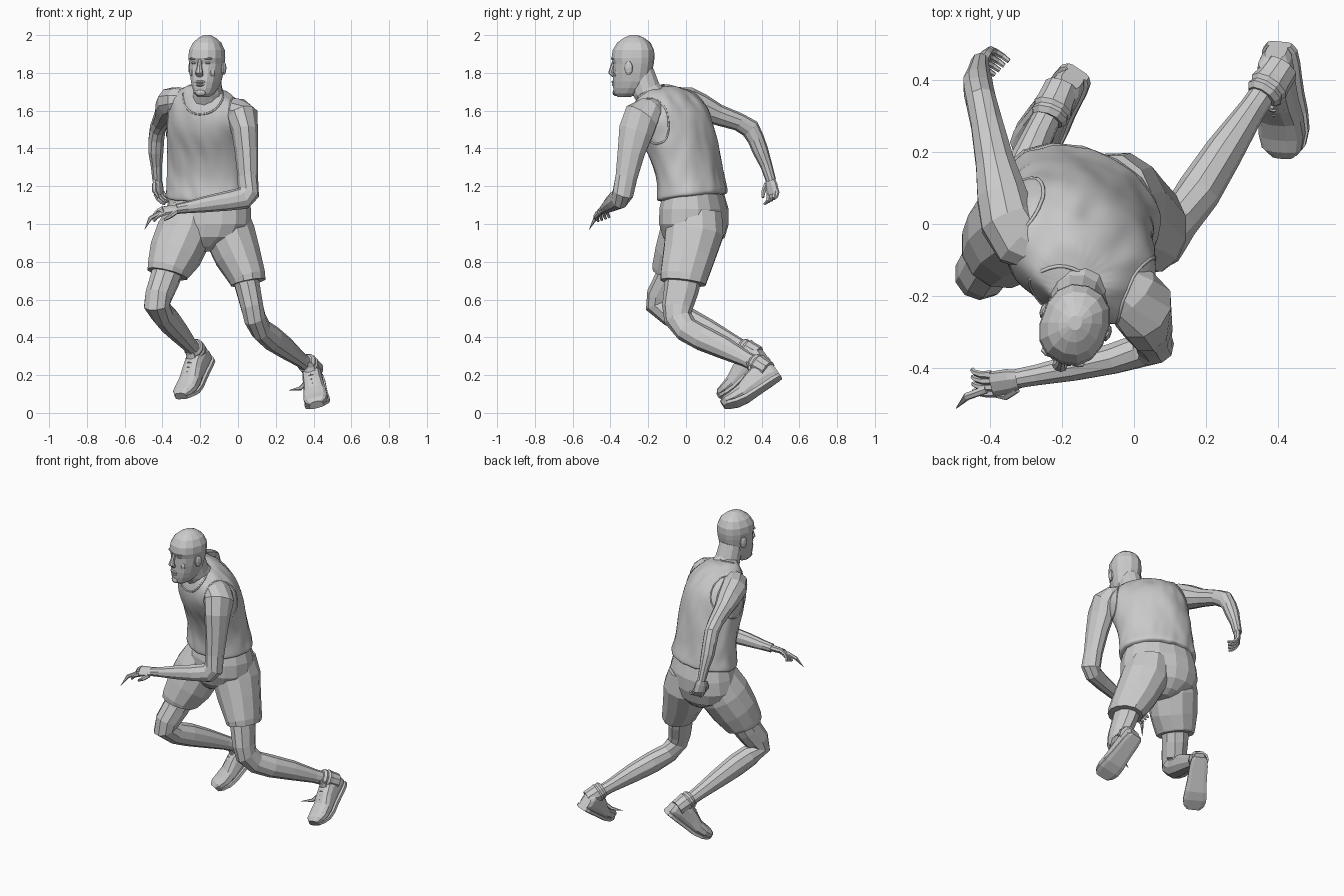
import bpy, bmesh, math
from mathutils import Vector as V, Matrix, noise

I4 = Matrix.Identity(4)


def loft(name, rings, smooth=False):
    bm = bmesh.new()
    rows = [[bm.verts.new(p) for p in r] for r in rings]
    n = len(rows[0])
    for a, b in zip(rows, rows[1:]):
        for i in range(n):
            j = (i + 1) % n
            bm.faces.new((a[i], a[j], b[j], b[i]))
    bm.faces.new(rows[0][::-1])
    bm.faces.new(rows[-1])
    bmesh.ops.recalc_face_normals(bm, faces=bm.faces[:])
    me = bpy.data.meshes.new(name)
    bm.to_mesh(me)
    bm.free()
    for f in me.polygons:
        f.use_smooth = smooth
    ob = bpy.data.objects.new(name, me)
    bpy.context.collection.objects.link(ob)
    return ob


def ring(c, u, v, w, d, n, p=1.0):
    out = []
    for i in range(n):
        a = math.tau * (i + 0.5) / n
        ca, sa = math.cos(a), math.sin(a)
        out.append(V(c) + u * w * math.copysign(abs(ca) ** p, ca)
                   + v * d * math.copysign(abs(sa) ** p, sa))
    return out


def tube(name, pts, ref=(1, 0, 0), n=10, M=I4):
    """pts: (x, y, z, half width along ref, half depth)"""
    P = [V(p[:3]) for p in pts]
    rings = []
    for i, p in enumerate(pts):
        t = V()
        if i:
            t += (P[i] - P[i - 1]).normalized()
        if i < len(P) - 1:
            t += (P[i + 1] - P[i]).normalized()
        t.normalize()
        u = V(ref) - t * t.dot(V(ref))
        u.normalize()
        rings.append([M @ q for q in ring(P[i], u, t.cross(u), p[3], p[4], n)])
    return loft(name, rings)


def ball(name, loc, scale, M):
    tx, ty, tz = loc
    rows = [(-.9, .4), (-.5, .86), (0, 1), (.5, .86), (.9, .4)]
    return loft(name, [[M @ q for q in ring((tx, ty, tz + h * scale[2]), V((1, 0, 0)), V((0, 1, 0)),
                                            scale[0] * r, scale[1] * r, 8)] for h, r in rows])


# Shirt: twisted, leaning torso with a hem that rises at the back
torso = [(-.155, .033, 1.135, .222, .163, 22, 0, .13), (-.155, .034, 1.147, .238, .178, 22, 0, .13),
         (-.155, .032, 1.175, .235, .175, 22, 0, .1), (-.157, .024, 1.25, .223, .165, 25, 0, 0),
         (-.16, -.01, 1.38, .228, .174, 32, -.05, 0), (-.163, -.057, 1.5, .23, .188, 37, -.12, 0),
         (-.157, -.082, 1.59, .24, .172, 37, -.18, 0), (-.155, -.11, 1.655, .21, .135, 36, -.2, 0),
         (-.157, -.135, 1.7, .14, .105, 35, -.2, 0), (-.16, -.16, 1.73, .085, .075, 33, -.15, 0)]
rings = []
for x, y, z, w, d, yaw, tilt, back in torso:
    a = math.radians(yaw)
    rings.append(ring((x, y, z), V((math.cos(a), -math.sin(a), tilt)),
                      V((math.sin(a), math.cos(a), back)), w, d, 28, .95))
shirt = loft("shirt", rings, True)
shirt.modifiers.new("smooth", "SUBSURF").levels = 2
bpy.context.view_layer.objects.active = shirt
shirt.select_set(True)
bpy.ops.object.modifier_apply(modifier="smooth")
for v in shirt.data.vertices:
    v.co += v.normal * .007 * noise.noise(V((v.co.x * 16, v.co.y * 16, v.co.z * 9 + v.co.x * 8)))
shirt.data.update()


# Shirt bindings snapped to the cloth
def binding(name, c, u, v, w, d):
    cu = bpy.data.curves.new(name, "CURVE")
    cu.dimensions = "3D"
    cu.bevel_depth, cu.bevel_resolution = .005, 1
    sp = cu.splines.new("POLY")
    pts = [shirt.closest_point_on_mesh(p)[1] for p in ring(c, V(u).normalized(), V(v).normalized(), w, d, 28)]
    sp.points.add(len(pts) - 1)
    for q, p in zip(sp.points, pts):
        q.co = (*p, 1)
    sp.use_cyclic_u = True
    bpy.context.collection.objects.link(bpy.data.objects.new(name, cu))


binding("neckline", (-.18, -.205, 1.66), (.84, -.55, -.12), (.42, .62, .75), .11, .11)
binding("right_armhole", (-.32, .02, 1.59), (.5, .8, 0), (.3, 0, 1), .11, .13)
binding("left_armhole", (.02, -.18, 1.54), (.5, .8, 0), (-.3, 0, 1), .11, .13)

# Neck and head
tube("neck", [(-.155, -.16, 1.64, .1, .088), (-.158, -.21, 1.71, .076, .078), (-.163, -.24, 1.8, .07, .074)], n=12)
H = Matrix.Translation((-.165, -.28, 0)) @ Matrix.Rotation(math.radians(-20), 4, 'Z')
skull = [(1.672, -.085, -.02, .03), (1.69, -.104, .03, .05), (1.72, -.108, .065, .066), (1.755, -.11, .09, .077),
         (1.80, -.107, .1, .086), (1.85, -.104, .11, .092), (1.88, -.115, .114, .095), (1.92, -.109, .112, .092),
         (1.96, -.085, .093, .073), (1.985, -.05, .06, .045), (2.0, -.015, .025, .018)]
loft("head", [[H @ q for q in ring((0, (f + b) / 2, z), V((1, 0, 0)), V((0, 1, 0)), w, (b - f) / 2, 14, .88)]
              for z, f, b, w in skull])
tube("nose", [(0, -.1, 1.872, .011, .012), (0, -.115, 1.83, .014, .014), (0, -.122, 1.803, .022, .017),
              (0, -.106, 1.786, .019, .012)], n=8, M=H)
ball("upper_lip", (0, -.106, 1.752), (.032, .013, .009), H)
ball("lower_lip", (0, -.104, 1.737), (.027, .012, .009), H)
ball("chin", (0, -.095, 1.695), (.03, .018, .02), H)
for s, side in ((-1, "right"), (1, "left")):
    ball(side + "_eye", (s * .036, -.09, 1.853), (.017, .012, .009), H)
    ball(side + "_brow", (s * .038, -.096, 1.876), (.027, .014, .007), H)
    ball(side + "_ear", (s * .092, .008, 1.825), (.013, .024, .038), H)
    ball(side + "_cheek", (s * .044, -.067, 1.8), (.03, .024, .03), H)

# Shorts
hips = [(-.155, .04, 1.16, .21, .15), (-.155, .042, 1.08, .23, .172), (-.16, .042, 1.0, .235, .172),
        (-.168, .042, .93, .2, .155), (-.178, .04, .88, .11, .115), (-.18, .035, .855, .05, .08)]
ux, uy = V((.93, -.36, 0)), V((.36, .93, 0))
loft("shorts_waist", [ring(r[:3], ux, uy, r[3], r[4], 16, .92) for r in hips])
tube("shorts_left_leg", [(-.06, .045, 1.06, .115, .15), (-.045, .045, .95, .14, .158),
                         (0, .015, .83, .125, .142), (.05, -.012, .715, .1, .128),
                         (.055, -.015, .69, .095, .123)], n=12)
tube("shorts_right_leg", [(-.255, .055, 1.06, .12, .145), (-.285, .015, .95, .15, .158),
                          (-.333, -.028, .84, .143, .142), (-.37, -.06, .755, .116, .125),
                          (-.375, -.064, .735, .11, .116)], n=12)

# Bare legs
tube("left_leg", [(.02, .0, .8, .075, .1), (.055, -.025, .65, .067, .092), (.075, -.045, .56, .062, .082),
                  (.09, -.042, .5, .06, .075), (.122, .005, .44, .056, .068), (.18, .09, .395, .062, .068),
                  (.25, .2, .345, .054, .06), (.33, .32, .283, .038, .042), (.378, .39, .245, .036, .04)])
tube("right_leg", [(-.345, -.03, .83, .09, .09), (-.39, -.085, .7, .08, .085), (-.42, -.13, .62, .074, .08),
                   (-.43, -.142, .57, .071, .074), (-.4, -.08, .525, .063, .068), (-.365, .01, .487, .064, .07),
                   (-.32, .12, .435, .056, .06), (-.265, .25, .37, .042, .044), (-.225, .33, .325, .038, .04)])


# Shoes: upper, sole, tongue and bunched sock
def shoe(side, heel, toe, ankle, knee):
    heel, ankle, knee = V(heel), V(ankle), V(knee)
    f = (V(toe) - heel).normalized()
    up = ankle - heel
    up = (up - f * up.dot(f)).normalized()
    r = f.cross(up)
    shape = [(-.008, .03, .08), (.01, .044, .11), (.05, .05, .13), (.1, .052, .13), (.15, .055, .115),
             (.21, .062, .09), (.265, .066, .072), (.305, .058, .056), (.332, .034, .036)]
    top, sole = [], []
    for s, w, h in shape:
        base = heel + f * s + up * max(0, s - .24) * .4
        top.append(ring(base + up * (h / 2 + .006), r, up, w, h / 2, 12, .75))
        sole.append(ring(base + up * .012, r, up, w + .006, .014, 8, .5))
    loft(side + "_shoe", top)
    loft(side + "_sole", sole)
    leg = (knee - ankle).normalized()
    a = ankle - leg * .03
    tube(side + "_sock", [(*(a + leg * k), w, w) for k, w in
                          ((-.03, .05), (.02, .053), (.04, .057), (.052, .05), (.065, .054), (.08, .043))])
    b = heel + f * .12 + up * .1
    tube(side + "_tongue", [(*b, .03, .015), (*(b + up * .045 - f * .02), .028, .012),
                            (*(b + up * .075 - f * .02), .018, .006)], r, 8)
    for k in range(4):
        c = heel + f * (.14 + k * .024) + up * (.125 - k * .012)
        tube(side + "_lace_%d" % k, [(*(c - r * .03 - up * .012), .005, .005), (*c, .005, .005),
                                     (*(c + r * .03 - up * .012), .005, .005)], f, 5)
    return b


b = shoe("left", (.408, .5, .182), (.43, .22, -.005), (.38, .39, .25), (.09, -.04, .5))
tube("left_loose_lace", [(*b, .014, .01), (.33, .3, .13, .012, .008), (.27, .27, .12, .001, .001)], (0, 0, 1), 5)
shoe("right", (-.155, .425, .275), (-.275, .225, .055), (-.222, .33, .33), (-.425, -.135, .57))

# Arms, starting well inside the shirt so the shoulders join
tube("left_arm", [(-.06, -.15, 1.61, .06, .06), (-.005, -.195, 1.595, .085, .075), (.025, -.235, 1.565, .1, .085),
                  (.036, -.265, 1.49, .096, .07), (.045, -.29, 1.38, .076, .062), (.052, -.315, 1.25, .061, .054),
                  (.055, -.333, 1.165, .058, .06), (.025, -.35, 1.135, .048, .06), (-.06, -.375, 1.122, .044, .052),
                  (-.17, -.4, 1.105, .038, .043), (-.27, -.42, 1.088, .03, .031), (-.325, -.43, 1.08, .028, .027)],
     (0, 1, 0))
tube("right_arm", [(-.26, -.08, 1.655, .06, .06), (-.315, -.045, 1.65, .085, .075), (-.352, .01, 1.642, .08, .083),
                   (-.368, .08, 1.615, .072, .075), (-.387, .17, 1.578, .056, .056), (-.41, .28, 1.54, .046, .048),
                   (-.425, .34, 1.505, .043, .052), (-.432, .37, 1.45, .043, .045), (-.435, .395, 1.385, .042, .042),
                   (-.432, .425, 1.31, .031, .032), (-.428, .45, 1.23, .026, .027)])


# Hands with curled fingers
def hand(side, wrist, d, n, thumb, curl):
    w, d = V(wrist), V(d).normalized()
    n = V(n)
    n = (n - d * n.dot(d)).normalized()
    s = d.cross(n) * thumb
    tube(side + "_palm", [(*w, .026, .02), (*(w + d * .035), .037, .02), (*(w + d * .085), .04, .016)], s, 8)
    for i in range(4):
        p = w + d * .078 + s * (i - 1.5) * .02
        pts = [(*p, .012, .012)]
        for k in range(1, 4):
            a = curl * k * (1.15 - .1 * i)
            p = p + (d * math.cos(a) + n * math.sin(a)) * (.034 - .004 * k)
            pts.append((*p, .0115 - .0015 * k, .0115 - .0015 * k))
        tube(side + "_finger_%d" % i, pts, s, 6)
    t = w + d * .02 + s * .028
    tube(side + "_thumb", [(*t, .014, .014), (*(t + d * .035 + s * .022 + n * .01), .012, .012),
                           (*(t + d * .07 + s * .02 + n * .03), .007, .007)], n, 6)


hand("left", (-.315, -.43, 1.08), (-1, -.2, -.12), (.0, .45, -.85), 1, .35)
tube("left_bent_finger", [(-.41, -.46, 1.06, .012, .012), (-.465, -.48, 1.03, .011, .011),
                          (-.495, -.513, .97, .001, .001)], (0, 1, 0), 6)
hand("right", (-.428, .445, 1.24), (.12, .2, -1), (.8, -.6, 0), 1, .5)
